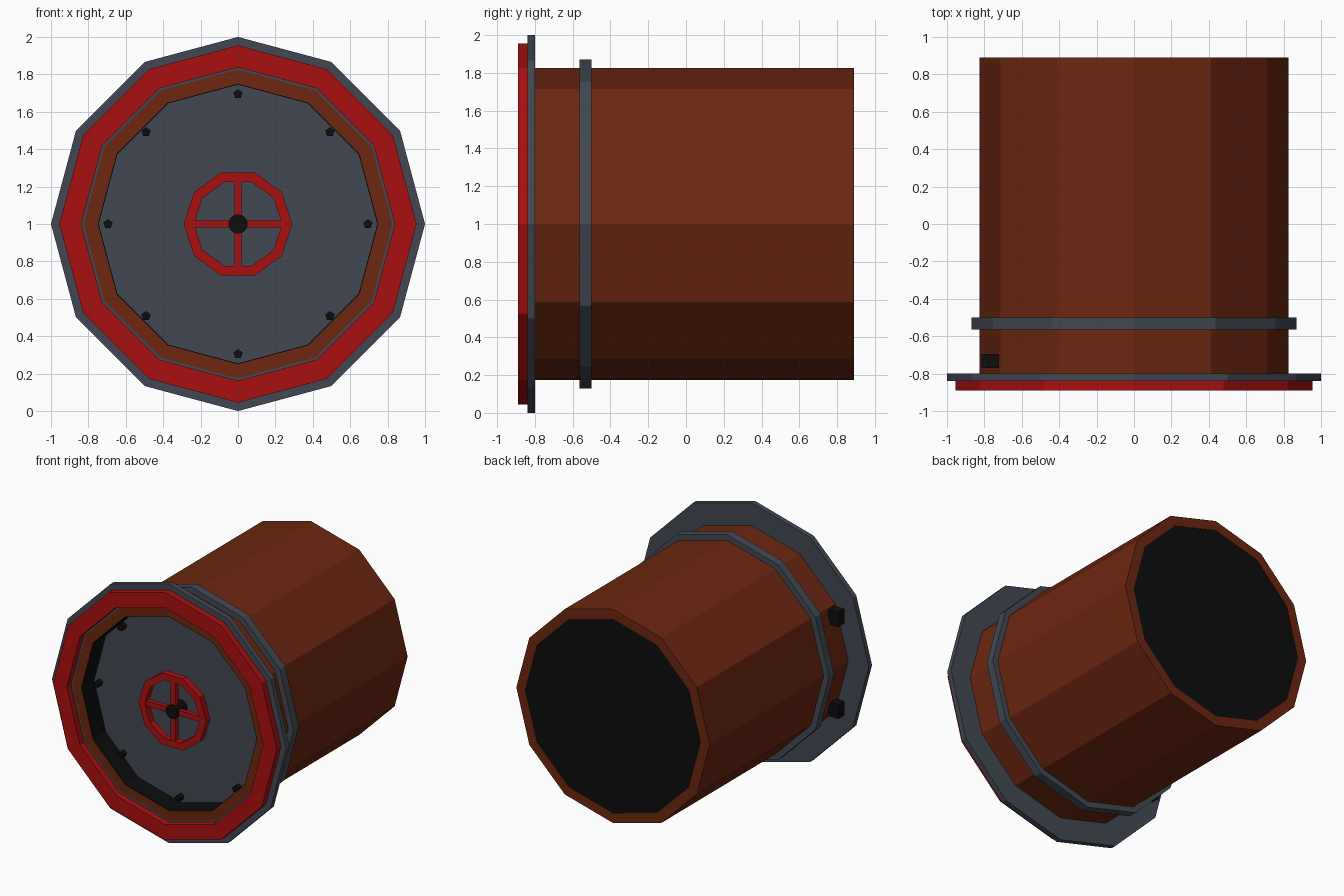
import bpy, bmesh, math
from mathutils import Vector, Matrix

if "Cube" in bpy.data.objects:
    bpy.data.objects.remove(bpy.data.objects["Cube"])


def material(name, rgb):
    m = bpy.data.materials.new(name)
    m.diffuse_color = (*rgb, 1)
    m.use_nodes = True
    m.node_tree.nodes["Principled BSDF"].inputs["Base Color"].default_value = m.diffuse_color
    return m


RUST = material("rust_brown", (0.15, 0.02, 0.005))
RED = material("red_paint", (0.40, 0.005, 0.005))
STEEL = material("dark_steel", (0.055, 0.066, 0.085))
BLACK = material("black", (0.004, 0.004, 0.004))
AXIS_Z = 1.0


def finish(name, bm, mat):
    bmesh.ops.recalc_face_normals(bm, faces=bm.faces)
    me = bpy.data.meshes.new(name)
    bm.to_mesh(me)
    bm.free()
    me.materials.append(mat)
    ob = bpy.data.objects.new(name, me)
    bpy.context.collection.objects.link(ob)
    return ob


def loop(bm, r, y, n, cx, cz, phase):
    return [bm.verts.new((cx + r * math.cos(phase + 2 * math.pi * i / n), y,
                          cz + r * math.sin(phase + 2 * math.pi * i / n)))
            for i in range(n)]


def ring(name, r_out, r_in, y0, y1, mat, n=12):
    """Square-section ring around the y axis."""
    bm = bmesh.new()
    loops = [loop(bm, r, y, n, 0, AXIS_Z, 0) for r, y in
             ((r_out, y0), (r_out, y1), (r_in, y1), (r_in, y0))]
    for k in range(4):
        a, b = loops[k], loops[(k + 1) % 4]
        for i in range(n):
            j = (i + 1) % n
            bm.faces.new((a[i], a[j], b[j], b[i]))
    return finish(name, bm, mat)


def disc(name, r, y0, y1, mat, n=12, cx=0, cz=AXIS_Z, phase=0):
    """Solid prism along the y axis."""
    bm = bmesh.new()
    a, b = (loop(bm, r, y, n, cx, cz, phase) for y in (y0, y1))
    for i in range(n):
        j = (i + 1) % n
        bm.faces.new((a[i], a[j], b[j], b[i]))
    bm.faces.new(a)
    bm.faces.new(b)
    return finish(name, bm, mat)


def box(name, centre, size, mat):
    bm = bmesh.new()
    bmesh.ops.create_cube(bm, size=1, matrix=Matrix.Translation(Vector(centre))
                          @ Matrix.Diagonal((*size, 1)))
    return finish(name, bm, mat)


# Pipe body with dark lining and closed back
ring("pipe_body", 0.825, 0.75, -0.84, 0.89, RUST)
ring("pipe_lining", 0.752, 0.745, -0.837, 0.88, BLACK)
disc("back_cover", 0.751, 0.87, 0.887, BLACK)

# Front flange, red rim and reinforcing band
ring("front_flange", 1.0, 0.824, -0.84, -0.80, STEEL)
ring("red_rim", 0.955, 0.838, -0.89, -0.84, RED)
ring("body_band", 0.87, 0.82, -0.565, -0.50, STEEL)

# Recessed hatch with bolts
disc("hatch", 0.746, -0.69, -0.63, STEEL)
for i in range(8):
    a = i * math.pi / 4
    disc(f"hatch_bolt_{i + 1}", 0.026, -0.74, -0.68, BLACK, 5,
         0.695 * math.cos(a), AXIS_Z + 0.695 * math.sin(a), math.pi / 2)

# Hand wheel
ring("wheel_rim", 0.29, 0.235, -0.80, -0.75, RED, 10)
box("wheel_spoke_across", (0, -0.775, AXIS_Z), (0.48, 0.036, 0.04), RED)
box("wheel_spoke_upright", (0, -0.775, AXIS_Z), (0.04, 0.036, 0.46), RED)
disc("wheel_hub", 0.052, -0.81, -0.68, BLACK, 12)

# Hinge blocks on the left side
for label, s in (("upper", 1), ("lower", -1)):
    box(f"{label}_hinge", (-0.77, -0.732, AXIS_Z + s * 0.355),
        (0.09, 0.075, 0.11), BLACK)
